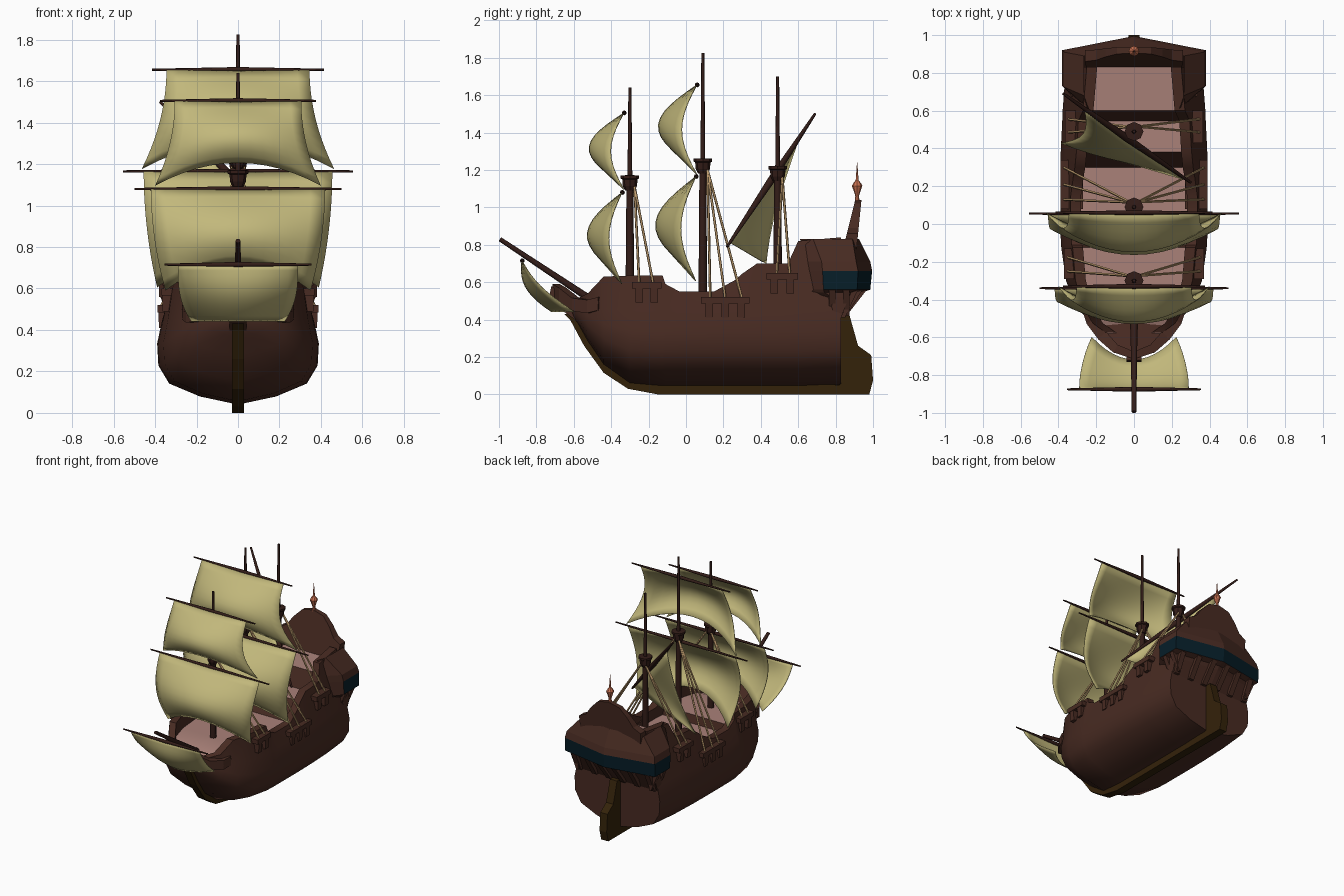
import bpy, bmesh
from math import sin, cos, pi
from mathutils import Vector as V

cube = bpy.data.objects.get("Cube")
if cube:
    bpy.data.objects.remove(cube, do_unlink=True)


def material(name, r, g, b):
    m = bpy.data.materials.new(name)
    m.use_nodes = True
    m.diffuse_color = (r, g, b, 1)
    bsdf = m.node_tree.nodes["Principled BSDF"]
    bsdf.inputs["Base Color"].default_value = (r, g, b, 1)
    bsdf.inputs["Roughness"].default_value = 0.9
    return m


WOOD = material("hull brown", .065, .024, .016)
DARK = material("spar brown", .033, .012, .009)
KEEL = material("keel brown", .034, .016, .003)
DECK = material("deck pink", .4, .22, .19)
SAIL = material("sail canvas", .54, .48, .2)
BLUE = material("gallery blue", .002, .013, .022)
ROPE = material("rope tan", .5, .32, .15)
LAMP = material("lantern orange", .6, .17, .085)


def build(name, verts, faces, *mats, angle=None, mirror=False, thick=0):
    me = bpy.data.meshes.new(name)
    me.from_pydata([tuple(v) for v in verts], [], faces)
    bm = bmesh.new()
    bm.from_mesh(me)
    bmesh.ops.remove_doubles(bm, verts=bm.verts, dist=1e-5)
    bmesh.ops.recalc_face_normals(bm, faces=bm.faces)
    bm.to_mesh(me)
    bm.free()
    ob = bpy.data.objects.new(name, me)
    bpy.context.collection.objects.link(ob)
    for m in mats:
        me.materials.append(m)
    if angle:
        bpy.ops.object.select_all(action='DESELECT')
        ob.select_set(True)
        bpy.context.view_layer.objects.active = ob
        bpy.ops.object.shade_smooth_by_angle(angle=angle)
    if mirror:
        ob.modifiers.new("Mirror", 'MIRROR').merge_threshold = .0005
    if thick:
        ob.modifiers.new("Thickness", 'SOLIDIFY').thickness = thick
    return ob


def loft(name, rings, *mats, closed=True, caps=True, **kw):
    n = len(rings[0])
    faces = [(i * n + j, i * n + (j + 1) % n, (i + 1) * n + (j + 1) % n, (i + 1) * n + j)
             for i in range(len(rings) - 1) for j in range(n if closed else n - 1)]
    if caps:
        faces += [tuple(range(n)), tuple(range((len(rings) - 1) * n, len(rings) * n))]
    return build(name, [p for r in rings for p in r], faces, *mats, **kw)


def rod(name, p, q, r1, r2, mat, n=8):
    p, q = V(p), V(q)
    turn = (q - p).to_track_quat('Z', 'Y')
    ring = lambda c, r: [c + turn @ V((r * cos(2 * pi * k / n), r * sin(2 * pi * k / n), 0))
                         for k in range(n)]
    return loft(name, [ring(p, r1), ring(q, r2)], mat, angle=.9)


def lathe(name, y, profile, mat, n=8):
    return loft(name, [[(r * cos(2 * pi * k / n), y + r * sin(2 * pi * k / n), z)
                        for k in range(n)] for r, z in profile], mat)


def box(name, x0, x1, y0, y1, z0, z1, mat, taper=0):
    # taper pulls the outer bottom edge inward, as on a bracket
    low = [(x0, y0, z0), (x1 - taper, y0, z0), (x1 - taper, y1, z0), (x0, y1, z0)]
    top = [(x0, y0, z1), (x1, y0, z1), (x1, y1, z1), (x0, y1, z1)]
    return loft(name, [low, top], mat, mirror=True)


def plate(name, outline, x, mat):
    return loft(name, [[(s * x, y, z) for y, z in outline] for s in (-1, 1)], mat)


# Hull stations: y, keel height, beam, rail height, rail half width, deck height
stations = [
    (-.61, .42, .04, .50, .06, .47), (-.575, .37, .14, .515, .15, .48),
    (-.525, .28, .225, .54, .22, .50), (-.44, .155, .305, .63, .27, .53),
    (-.30, .055, .36, .635, .31, .53), (-.125, .04, .385, .635, .325, .53),
    (-.11, .04, .386, .59, .33, .47), (-.035, .04, .39, .55, .335, .47),
    (.15, .04, .39, .55, .335, .47), (.26, .04, .39, .61, .32, .47),
    (.30, .04, .389, .645, .313, .47), (.38, .04, .388, .70, .305, .61),
    (.545, .04, .38, .70, .295, .61), (.60, .04, .378, .82, .27, .74),
    (.83, .05, .36, .84, .25, .75)]
section = [(0, 0), (.47, .085), (.85, .22), (.985, .41), (1, .64), (.94, .88)]


def station_ring(y, zk, beam, zr, rail, zd):
    pts = [(beam * a, y, zk + (.5 - zk) * f) for a, f in section]
    inner = max(rail - .055, .01)
    return pts + [(rail, y, zr), (inner, y, zr), (inner, y, zd), (0, y, zd)]


hull = loft("hull", [station_ring(*s) for s in stations], WOOD, DECK, closed=False, angle=.75)
for f in hull.data.polygons:
    c = f.center
    if abs(f.normal.z) > .85 and c.z > .42 and c.x < .2 and abs(f.normal.y) < .4:
        f.material_index = 1
hull.modifiers.new("Mirror", 'MIRROR').merge_threshold = .0005

# Keel with stem, and rudder
plate("keel", [(-.65, .43), (-.62, .40), (-.545, .26), (-.44, .115), (-.31, .03), (-.15, 0),
               (.85, 0), (.85, .05), (-.2, .08), (-.4, .2), (-.55, .44)], .03, KEEL)
plate("rudder", [(.82, 0), (.98, 0), (1, .075), (.99, .21), (.92, .26), (.875, .42), (.82, .42)],
      .03, KEEL)

# Beakhead: curved rail, floor and support
path = [(.27, -.47, .48), (.25, -.53, .465), (.19, -.61, .475), (.11, -.68, .53), (0, -.715, .55)]
loft("beak_rail", [[(x, y, z - .03), (x, y, z + .04), (x * .78, y + .04, z + .04),
                    (x * .78, y + .04, z - .03)] for x, y, z in path], WOOD, mirror=True)
build("beak_floor", path + [(0, -.47, .46)], [tuple(range(6))], WOOD, mirror=True, thick=.02)
plate("beak_support", [(-.58, .39), (-.65, .44), (-.73, .53), (-.72, .58), (-.66, .53), (-.5, .5)],
      .04, WOOD)

# Stern gallery with blue band
rings = [(.83, .24, .61, .265, .68, .89, .925), (.71, .28, .64, .37, .725, .91, .985),
         (.66, .28, .64, .38, .73, .92, .995), (.56, .28, .64, .38, .735, .915, .985),
         (.545, .3, .64, .345, .74, .88, .94), (.52, .32, .75, .345, .78, .87, .92),
         (.41, .33, .765, .34, .79, .83, .835)]
gallery = loft("stern_gallery", [[(xa, ya, z), (xb, yb, z), (xb, yc, z), (0, yd, z)]
                                 for z, xa, ya, xb, yb, yc, yd in rings],
               WOOD, BLUE, closed=False, caps=False)
for f in gallery.data.polygons:
    if .58 < f.center.z < .64 and f.center.y > .75:
        f.material_index = 1
gallery.modifiers.new("Mirror", 'MIRROR')

# Corbels under the gallery
for y in (.765, .84):
    box("side_corbel", .30, .375, y, y + .035, .42, .56, WOOD, taper=.06)
for x in (.04, .16, .29):
    back = .975 - x * .19
    loft("stern_corbel", [[(a, .82, .41), (a, .85, .41), (a, back, .56), (a, .82, .56)]
                          for a in (x, x + .04)], WOOD, mirror=True)

# Arched stern board, leaning back and thinner at the top
arch = [(0, .68), (.25, .68), (.26, .86), (.2, .89), (.15, .96), (.09, 1.02), (0, 1.04)]
loft("stern_board", [[(x, y + (z - .76) * lean, z) for x, z in arch]
                     for y, lean in ((.835, .25), (.91, .1))], WOOD, mirror=True)
lathe("stern_lantern", .915, [(.014, 1.02), (.01, 1.06), (.014, 1.075), (.028, 1.115),
                              (.02, 1.13), (.008, 1.145)], LAMP)
rod("lantern_spire", (0, .915, 1.14), (0, .915, 1.24), .008, .001, LAMP)


# Masts, tops, chain platforms and shrouds
def mast(label, y, foot, top, nest, wale, reach, span, feet, drop):
    rod(label + "_mast", (0, y, foot), (0, y, nest), .024, .018, DARK)
    rod(label + "_topmast", (0, y, nest), (0, y, top), .013, .008, DARK)
    lathe(label + "_top", y, [(.026, nest - .07), (.038, nest - .045), (.041, nest - .01),
                              (.05, nest - .005), (.05, nest + .01), (.02, nest + .012)], DARK)
    a, b = span
    box(label + "_chain_platform", .27, reach, a, b, wale - .035, wale, WOOD)
    for k in range(drop):
        c = a + (b - a) * (k + .5) / drop
        box(label + "_bracket", .27, reach - .003, c - .02, c + .02, wale - .11, wale - .02, WOOD,
            taper=.004)
    for s in (-1, 1):
        for fy in feet:
            rod(label + "_shroud", (s * .02, y + .025, nest - .05),
                (s * (reach - .015), fy, wale - .01), .007, .007, ROPE, 5)


mast("fore", -.30, .48, 1.64, 1.16, .60, .37, (-.29, -.13), (-.25, -.175), 2)
mast("main", .09, .43, 1.825, 1.25, .52, .388, (.08, .34), (.13, .21, .30), 3)
mast("mizzen", .49, .57, 1.70, 1.21, .65, .365, (.43, .6), (.485, .555), 2)
rod("bowsprit", (0, -.46, .475), (0, -.995, .83), .02, .012, DARK)


# Square sails and their yards
def square_sail(name, y0, top, drop, yard, w0, w1, belly, edge, lift=.27, rake=0, bend=2):
    nu, nv = 12, 10
    rings = []
    for j in range(nv + 1):
        v = j / nv
        row = []
        for i in range(nu + 1):
            u = 2 * i / nu - 1
            c = 1 - u * u
            y = y0 + rake * v * (1 - .2 * c) - belly * c * sin(.78 * pi * v) \
                - edge * (1 - c) * sin(pi * v)
            row.append((u * (w0 + (w1 - w0) * v ** bend), y, top - drop * v * (1 - lift * c)))
        rings.append(row)
    loft(name + "_sail", rings, SAIL, closed=False, caps=False, angle=.7, thick=.005)
    for s in (-1, 1):
        rod(name + "_yard", (0, y0 + .005, top), (s * yard, y0 + .005, top), .013, .005, DARK)


square_sail("fore_top", -.335, 1.505, .41, .375, .305, .40, .185, .07)
square_sail("fore_course", -.345, 1.08, .49, .50, .42, .35, .185, .07)
square_sail("main_top", .055, 1.655, .48, .415, .345, .465, .205, .08)
square_sail("main_course", .05, 1.165, .56, .555, .455, .39, .215, .08)
square_sail("sprit", -.88, .715, .275, .355, .29, .225, .1, .04, lift=0, rake=.28, bend=3)

# Slanted mizzen yard with its three-cornered sail
tack, peak, clew = V((.3, .22, .79)), V((-.375, .69, 1.50)), V((-.385, .43, .70))
rod("mizzen_yard_lower", tack.lerp(peak, .5), tack, .02, .007, DARK)
rod("mizzen_yard_upper", tack.lerp(peak, .5), peak, .02, .007, DARK)
rings = []
for j in range(9):
    t = j / 8
    rings.append([])
    for i in range(9):
        s = i / 8
        p = tack.lerp(peak, .03 + .8 * s).lerp(clew, t)
        p += (tack - peak).normalized() * .09 * s * sin(pi * t)
        p += V((.02, -.04, 0)) * sin(pi * t) * sin(pi * s)
        rings[-1].append(p)
loft("mizzen_sail", rings, SAIL, closed=False, caps=False, angle=.7, thick=.005)
